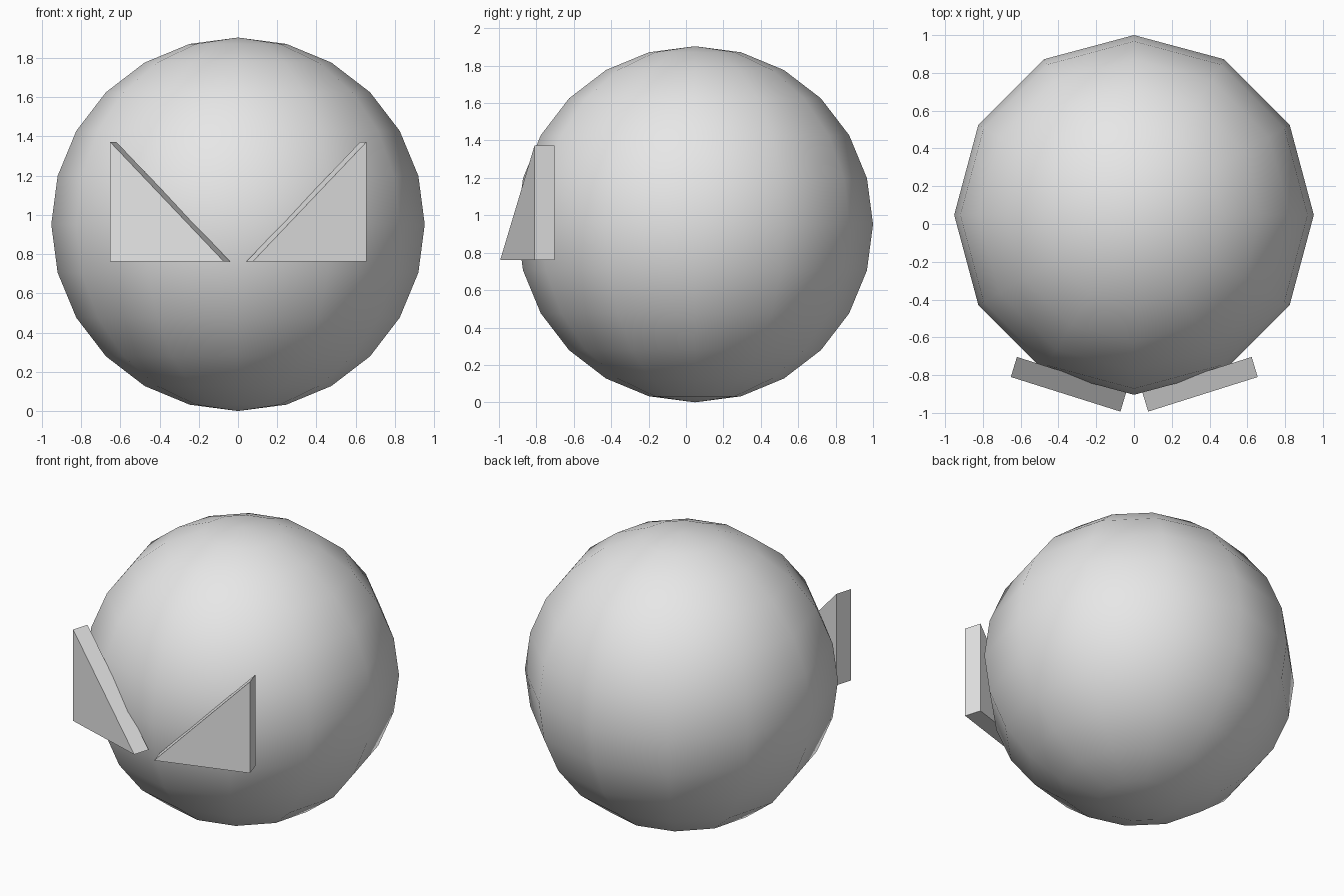
import bpy
import bmesh

cube = bpy.data.objects.get("Cube")
if cube:
    bpy.data.objects.remove(cube, do_unlink=True)

# Single grey material
grey = bpy.data.materials.new("light_grey")
grey.use_nodes = True
grey.diffuse_color = (0.8, 0.8, 0.8, 1)
grey.node_tree.nodes["Principled BSDF"].inputs["Base Color"].default_value = (0.8, 0.8, 0.8, 1)

# Round body: smooth-shaded sphere with 12 segments and 12 rings
R = 0.952
bpy.ops.mesh.primitive_uv_sphere_add(segments=12, ring_count=12, radius=R,
                                     location=(0, 0.048, R))
body = bpy.context.object
body.name = "round_body"
body.data.materials.append(grey)
bpy.ops.object.shade_smooth()


# Eye: upright triangular wedge, angled to follow the body
def make_eye(name, side, shift):
    outer, inner = (0.652, -0.81), (0.072, -0.993)
    depth = (-0.032, 0.106)
    low, high = 0.762, 1.372
    bm = bmesh.new()
    profile = [(*outer, low), (*inner, low), (*outer, high)]
    front = bm.faces.new([bm.verts.new((side * x + shift, y, z)) for x, y, z in profile])
    ext = bmesh.ops.extrude_face_region(bm, geom=[front], use_keep_orig=True)
    moved = [v for v in ext["geom"] if isinstance(v, bmesh.types.BMVert)]
    bmesh.ops.translate(bm, verts=moved, vec=(side * depth[0], depth[1], 0))
    bmesh.ops.recalc_face_normals(bm, faces=bm.faces)
    mesh = bpy.data.meshes.new(name)
    bm.to_mesh(mesh)
    bm.free()
    mesh.materials.append(grey)
    bpy.context.collection.objects.link(bpy.data.objects.new(name, mesh))


make_eye("left_eye", 1, 0.003)
make_eye("right_eye", -1, 0.0)
